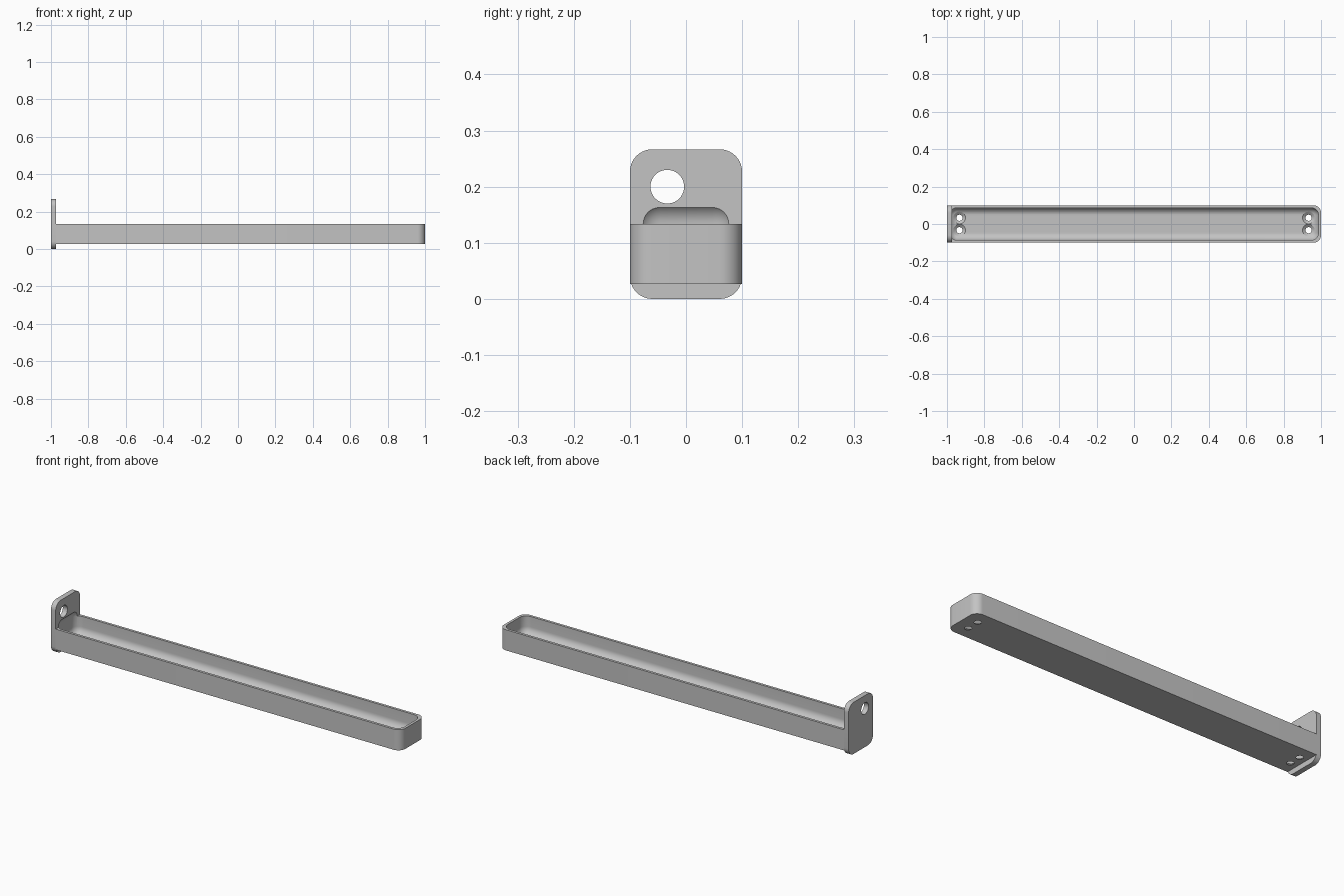
import bpy, bmesh, math
from mathutils import Vector, Matrix

if "Cube" in bpy.data.objects:
    bpy.data.objects.remove(bpy.data.objects["Cube"], do_unlink=True)

MM = 2 / 150                      # one design unit
HALF_W = 7.5 * MM                 # half width of tray and plate
PLATE_X = -1 + 2 * MM             # inner face of the plate
TRAY_BOTTOM, FLOOR, RIM = 2 * MM, 3 * MM, 10 * MM
CORNER = 3 * MM

grey = bpy.data.materials.new("light grey")
grey.use_nodes = True
colour = (0.55, 0.55, 0.55, 1)
grey.diffuse_color = colour
grey.node_tree.nodes["Principled BSDF"].inputs["Base Color"].default_value = colour


def finish(name, bm):
    bmesh.ops.recalc_face_normals(bm, faces=bm.faces)
    mesh = bpy.data.meshes.new(name)
    bm.to_mesh(mesh)
    bm.free()
    mesh.materials.append(grey)
    obj = bpy.data.objects.new(name, mesh)
    bpy.context.collection.objects.link(obj)
    return obj


def rounded_box(name, low, high, pick, segments=10):
    """Box between two corners, rounding the edges chosen by pick(a, b)."""
    low, high = Vector(low), Vector(high)
    bm = bmesh.new()
    bmesh.ops.create_cube(bm, size=1)
    for v in bm.verts:
        v.co = (low + high) / 2 + v.co * (high - low)
    edges = [e for e in bm.edges if pick(e.verts[0].co, e.verts[1].co)]
    bmesh.ops.bevel(bm, geom=edges, offset=CORNER, segments=segments,
                    profile=0.5, affect='EDGES')
    return finish(name, bm)


def lathe(name, profile, matrix, steps=40):
    """Closed solid turned about the local z axis."""
    bm = bmesh.new()
    verts = [bm.verts.new((r, 0, z)) for r, z in profile]
    edges = [bm.edges.new(pair) for pair in zip(verts, verts[1:])]
    bmesh.ops.spin(bm, geom=verts + edges, cent=(0, 0, 0), axis=(0, 0, 1),
                   angle=math.tau, steps=steps)
    bmesh.ops.remove_doubles(bm, verts=bm.verts, dist=1e-5)
    bm.transform(matrix)
    return finish(name, bm)


def cut(target, cutter):
    mod = target.modifiers.new("cut", 'BOOLEAN')
    mod.operation = 'DIFFERENCE'
    mod.solver = 'EXACT'
    mod.object = cutter
    bpy.ops.object.select_all(action='DESELECT')
    bpy.context.view_layer.objects.active = target
    target.select_set(True)
    bpy.ops.object.modifier_apply(modifier=mod.name)


# Tray body, rounded only at the free end
tray = rounded_box("tray", (PLATE_X, -HALF_W, TRAY_BOTTOM), (1, HALF_W, RIM),
                   lambda a, b: a.x > 0.9 and b.x > 0.9 and abs(a.z - b.z) > 0.01)

# Upright mounting plate with rounded corners
plate = rounded_box("mounting_plate", (-1, -HALF_W, 0), (PLATE_X, HALF_W, 20 * MM),
                    lambda a, b: abs(a.x - b.x) > 0.01)

# Fully rounded hollow, which also dishes the plate
hollow = rounded_box("hollow_cutter", (-1 + MM, -HALF_W + MM, FLOOR),
                     (1 - MM, HALF_W - MM, 13 * MM), lambda a, b: True)
cutters = [hollow]
cut(tray, hollow)
cut(plate, hollow)

# Countersunk screw holes in the floor
screw = [(0, 0.01), (0.0165, 0.01), (0.0165, 0.0275), (0.0325, FLOOR),
         (0.0325, 0.08), (0, 0.08)]
for sx in (-1, 1):
    for sy in (-1, 1):
        place = Matrix.Translation((sx * 70 * MM, sy * 2.5 * MM, 0))
        cutters.append(lathe("screw_cutter", screw, place))
        cut(tray, cutters[-1])

# Hanging hole through the plate
place = Matrix.Translation((-1, -2.5 * MM, 15 * MM)) @ Matrix.Rotation(math.pi / 2, 4, 'Y')
pin = [(0, -0.05), (0.03, -0.05), (0.03, 0.05), (0, 0.05)]
cutters.append(lathe("hole_cutter", pin, place))
cut(plate, cutters[-1])

for cutter in cutters:
    bpy.data.objects.remove(cutter, do_unlink=True)

for obj in (tray, plate):
    bpy.ops.object.select_all(action='DESELECT')
    bpy.context.view_layer.objects.active = obj
    obj.select_set(True)
    bpy.ops.object.shade_smooth_by_angle(angle=math.radians(30))
